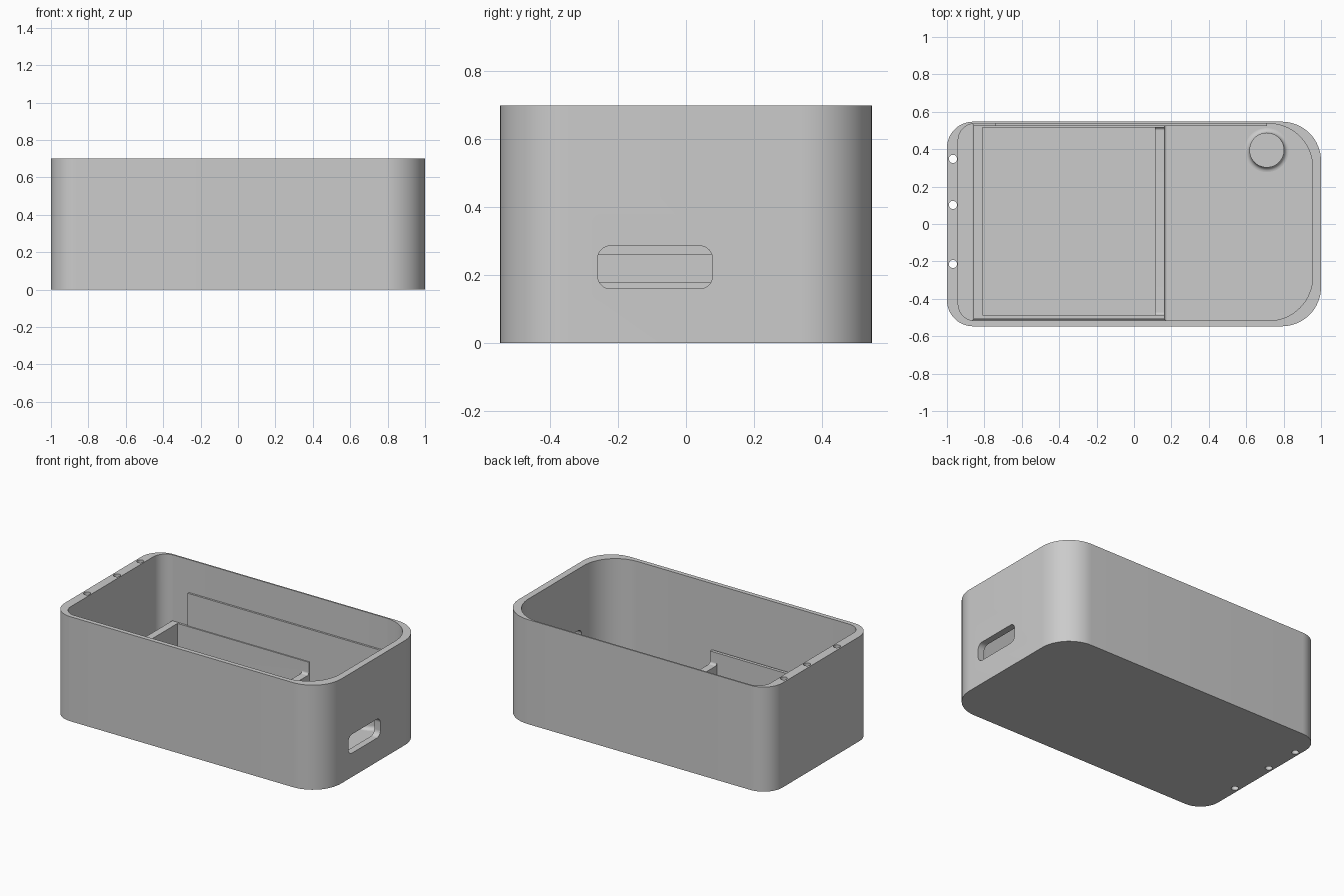
import bpy, bmesh, math
from mathutils import Vector

if "Cube" in bpy.data.objects:
    bpy.data.objects.remove(bpy.data.objects["Cube"], do_unlink=True)

GREY = (0.6, 0.6, 0.6, 1.0)
grey = bpy.data.materials.new("plain grey")
grey.use_nodes = True
grey.diffuse_color = GREY
grey.node_tree.nodes["Principled BSDF"].inputs["Base Color"].default_value = GREY

FLOOR = 0.05
HEIGHT = 0.70


def rounded(u0, u1, v0, v1, r_low=0.0, r_high=None, steps=16):
    """Counter-clockwise rectangle; r_low rounds the u0 end, r_high the u1 end."""
    r_high = r_low if r_high is None else r_high
    points = []
    for k, (u, v, r) in enumerate([(u1, v1, r_high), (u0, v1, r_low),
                                   (u0, v0, r_low), (u1, v0, r_high)]):
        if r == 0:
            points.append((u, v))
            continue
        cu = u - r if u == u1 else u + r
        cv = v - r if v == v1 else v + r
        for i in range(steps + 1):
            a = (k + i / steps) * math.pi / 2
            points.append((cu + r * math.cos(a), cv + r * math.sin(a)))
    return points


def circle(u, v, r, steps=48):
    return [(u + r * math.cos(math.tau * i / steps),
             v + r * math.sin(math.tau * i / steps)) for i in range(steps)]


def loft(name, rings, axis="z"):
    """Join a stack of (outline, level) rings into a closed solid."""
    bm = bmesh.new()
    loops = []
    for outline, w in rings:
        loops.append([bm.verts.new(Vector((u, v, w) if axis == "z" else (w, u, v)))
                      for u, v in outline])
    bm.faces.new(loops[0][::-1])
    bm.faces.new(loops[-1])
    for low, high in zip(loops, loops[1:]):
        n = len(low)
        for i in range(n):
            j = (i + 1) % n
            bm.faces.new((low[i], low[j], high[j], high[i]))
    mesh = bpy.data.meshes.new(name)
    bm.to_mesh(mesh)
    bm.free()
    mesh.materials.append(grey)
    obj = bpy.data.objects.new(name, mesh)
    bpy.context.collection.objects.link(obj)
    return obj


def prism(name, outline, low, high, axis="z"):
    return loft(name, [(outline, low), (outline, high)], axis)


def activate(obj):
    bpy.ops.object.select_all(action="DESELECT")
    obj.select_set(True)
    bpy.context.view_layer.objects.active = obj


def cut(obj, cutter):
    """Subtract the cutter, then discard it."""
    cutter.hide_render = True
    mod = obj.modifiers.new("cut", "BOOLEAN")
    mod.operation = "DIFFERENCE"
    mod.solver = "EXACT"
    mod.object = cutter
    activate(obj)
    bpy.ops.object.modifier_apply(modifier=mod.name)
    bpy.data.objects.remove(cutter, do_unlink=True)


def smooth(obj):
    activate(obj)
    bpy.ops.object.shade_smooth_by_angle(angle=math.radians(30))


def fillet(radius, steps=6):
    """Concave base fillet as (outward offset, height) pairs, bottom first."""
    for i in range(steps + 1):
        a = i / steps * math.pi / 2
        yield radius * (1 - math.sin(a)), radius * (1 - math.cos(a))


# Case: open-topped shell with tighter corners at the -x end
case = prism("case", rounded(-1, 1, -0.547, 0.547, 0.14, 0.21), 0, HEIGHT)
cut(case, prism("cavity", rounded(-0.94, 0.955, -0.517, 0.537, 0.09, 0.235),
                FLOOR, HEIGHT + 0.1))

# Pin holes down through the thick end wall
for y in (0.348, 0.102, -0.214):
    cut(case, prism("pin_hole", circle(-0.968, y, 0.022, 24), -0.1, HEIGHT + 0.1))

# Port slot through the +x wall
cut(case, prism("port_slot", rounded(-0.26, 0.078, 0.16, 0.286, 0.038),
                0.9, 1.1, "x"))
smooth(case)

# Tray: rectangular walls with a filleted foot and a lowered +x side
X0, X1, Y0, Y1 = -0.858, 0.163, -0.508, 0.53
rings = [(rounded(X0 - o, X1 + o, Y0 - o, Y1 + o), FLOOR + h)
         for o, h in fillet(0.014)]
rings[0] = (rings[0][0], FLOOR - 0.005)
rings.append((rounded(X0, X1, Y0, Y1), 0.262))
tray = loft("tray_walls", rings)
cut(tray, prism("tray_hollow", rounded(-0.81, 0.113, -0.487, 0.516), 0, 0.4))
cut(tray, prism("tray_notch", rounded(-0.487, 0.516, 0.178, 0.4, 0.016),
                0.09, 0.3, "x"))
smooth(tray)

# Thin raised panel against the back wall
prism("back_panel", rounded(-0.74, 0.71, 0.524, 0.542), FLOOR - 0.005, 0.48)

# Round post with a filleted foot
post_rings = [(circle(0.71, 0.395, 0.093 + o), FLOOR + h) for o, h in fillet(0.025)]
post_rings.append((circle(0.71, 0.395, 0.093), 0.16))
smooth(loft("round_post", post_rings))
